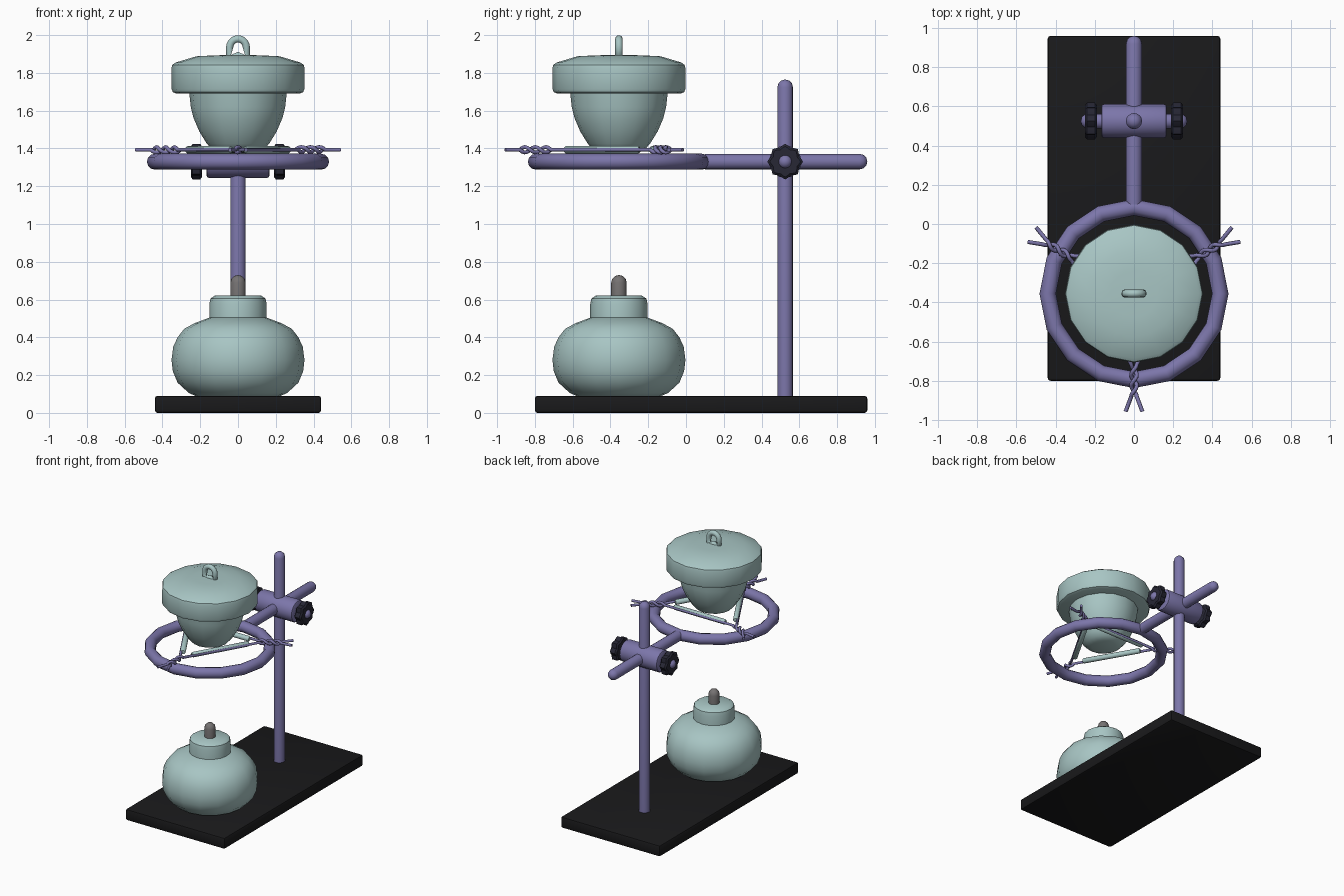
import bpy, bmesh, math
from mathutils import Matrix, Vector

if "Cube" in bpy.data.objects:
    bpy.data.objects.remove(bpy.data.objects["Cube"])

def material(name, rgb):
    m = bpy.data.materials.new(name)
    m.diffuse_color = (*rgb, 1)
    m.use_nodes = True
    m.node_tree.nodes["Principled BSDF"].inputs["Base Color"].default_value = m.diffuse_color
    return m

METAL = material("purple_metal", (0.20, 0.18, 0.40))
GLASS = material("pale_teal", (0.39, 0.56, 0.55))
BLACK = material("black", (0.01, 0.01, 0.011))
DARK = material("dark_knob", (0.02, 0.02, 0.035))
WICK = material("wick_grey", (0.18, 0.17, 0.17))

CY = -0.355      # centre of burner, ring and crucible
PY = 0.525       # post position
RZ = 1.33        # height of ring and arm

def finish(name, bm, mat, angle=40):
    bmesh.ops.recalc_face_normals(bm, faces=bm.faces[:])
    me = bpy.data.meshes.new(name)
    bm.to_mesh(me)
    bm.free()
    ob = bpy.data.objects.new(name, me)
    bpy.context.collection.objects.link(ob)
    me.materials.append(mat)
    bpy.ops.object.select_all(action='DESELECT')
    ob.select_set(True)
    bpy.context.view_layer.objects.active = ob
    bpy.ops.object.shade_smooth_by_angle(angle=math.radians(angle))
    return ob

def lathe(name, profile, mat, matrix=Matrix(), seg=16):
    bm = bmesh.new()
    vs = [bm.verts.new((r, 0, z)) for r, z in profile]
    es = [bm.edges.new(p) for p in zip(vs, vs[1:])]
    bmesh.ops.spin(bm, geom=vs + es, axis=(0, 0, 1), cent=(0, 0, 0),
                   angle=2 * math.pi, steps=seg, use_duplicate=False)
    bmesh.ops.remove_doubles(bm, verts=bm.verts[:], dist=1e-4)
    bm.transform(matrix)
    return finish(name, bm, mat)

def rod(r, a, b, round_a, round_b):
    """Profile of a rod from a to b, each end flat or domed."""
    dome = [(r, r), (r * .87, r * .5), (r * .5, r * .13), (0, 0)]
    flat = [(r, 0), (0, 0)]
    start = [(x, a + d) for x, d in reversed(dome if round_a else flat)]
    return start + [(x, b - d) for x, d in (dome if round_b else flat)]

def wire(name, pts, r, mat, res=3, cyclic=False):
    cu = bpy.data.curves.new(name, 'CURVE')
    cu.dimensions = '3D'
    cu.bevel_depth, cu.bevel_resolution, cu.use_fill_caps = r, res, True
    sp = cu.splines.new('POLY')
    sp.points.add(len(pts) - 1)
    for p, co in zip(sp.points, pts):
        p.co = (*co, 1)
    sp.use_cyclic_u = cyclic
    sp.use_smooth = True
    ob = bpy.data.objects.new(name, cu)
    bpy.context.collection.objects.link(ob)
    cu.materials.append(mat)
    return ob

T = Matrix.Translation
ALONG_X = Matrix.Rotation(math.pi / 2, 4, 'Y')
ALONG_Y = Matrix.Rotation(-math.pi / 2, 4, 'X')

# base plate
bm = bmesh.new()
bmesh.ops.create_cube(bm, size=1, matrix=T((0, 0.08, 0.045)) @ Matrix.Diagonal((0.88, 1.76, 0.09, 1)))
bmesh.ops.bevel(bm, geom=bm.edges[:], offset=0.014, segments=2, affect='EDGES', profile=0.5)
finish("base_plate", bm, BLACK, 30)

# post and ring arm
lathe("post", rod(0.041, 0.08, 1.765, False, True), METAL, T((0, PY, 0)))
lathe("ring_arm", rod(0.041, 0.10, 0.96, False, True), METAL, T((0, 0, RZ)) @ ALONG_Y)

# support ring
bm = bmesh.new()
n, k = 16, 12
rows = [[bm.verts.new(((0.44 + 0.042 * math.cos(v)) * math.cos(u),
                       CY + (0.44 + 0.042 * math.cos(v)) * math.sin(u),
                       RZ + 0.042 * math.sin(v)))
         for v in (2 * math.pi * j / k for j in range(k))]
        for u in (2 * math.pi * i / n for i in range(n))]
for i in range(n):
    for j in range(k):
        a, b = rows[i], rows[(i + 1) % n]
        bm.faces.new((a[j], b[j], b[(j + 1) % k], a[(j + 1) % k]))
finish("support_ring", bm, METAL, 50)

# clamp block with its screw
AT_CLAMP = T((0, PY, RZ))
lathe("clamp", [(0, -.167), (.073, -.167), (.082, -.163), (.086, -.153),
                (.086, .153), (.082, .163), (.073, .167), (0, .167)], METAL, AT_CLAMP @ ALONG_X)
lathe("clamp_screw", rod(0.038, -0.272, 0.272, True, True), METAL, AT_CLAMP @ ALONG_X)

# scalloped knobs on both sides
for side, label in ((1, "right"), (-1, "left")):
    bm = bmesh.new()
    loops = []
    for x, s in ((.19, .86), (.2, 1), (.24, 1), (.25, .86)):
        loops.append([bm.verts.new((side * x, s * r * math.cos(t), s * r * math.sin(t)))
                      for t, r in ((2 * math.pi * i / 32, 0.086 + 0.008 * math.cos(2 * math.pi * i / 4))
                                   for i in range(32))])
    for a, b in zip(loops, loops[1:]):
        for i in range(32):
            bm.faces.new((a[i], b[i], b[(i + 1) % 32], a[(i + 1) % 32]))
    bm.faces.new(loops[0])
    bm.faces.new(loops[-1])
    bm.transform(AT_CLAMP)
    finish("knob_" + label, bm, DARK)

# spirit burner
AXIS = T((0, CY, 0))
lathe("burner_body", [(0, .088), (.22, .088), (.26, .105), (.32, .16), (.345, .22), (.352, .28),
                      (.343, .35), (.32, .40), (.285, .445), (.23, .475), (.15, .505), (0, .505)], GLASS, AXIS)
lathe("burner_collar", [(0, .49), (.152, .49), (.152, .575), (.146, .605), (.122, .621), (0, .621)], GLASS, AXIS)
lathe("wick", rod(0.041, 0.6, 0.73, False, True), WICK, AXIS)

# crucible, lid and lid loop
lathe("crucible", [(0, 1.375), (.09, 1.378), (.135, 1.393), (.165, 1.425), (.205, 1.49), (.235, 1.56),
                   (.25, 1.62), (.26, 1.71), (0, 1.71)], GLASS, AXIS)
lathe("lid", [(0, 1.69), (.325, 1.69), (.345, 1.698), (.352, 1.715), (.352, 1.825), (.348, 1.842),
              (.33, 1.855), (.22, 1.888), (.12, 1.893), (0, 1.895)], GLASS, AXIS)
arc = [math.pi * i / 10 for i in range(11)]
loop = [(0.05, CY, 1.88)] + [(0.044 * math.cos(t), CY, 1.936 + 0.044 * math.sin(t)) for t in arc]
loop += [(-0.05, CY, 1.88), (0, CY, 1.893)]
wire("lid_loop", loop, 0.02, GLASS, cyclic=True)

# triangle: three clay sleeves on wires twisted together at the corners
WZ = 1.393
centre = Vector((0, CY, WZ))
angles = [math.radians(a) for a in (-90, 30, 150)]
out = [Vector((math.cos(a), math.sin(a), 0)) for a in angles]
corner = [centre + 0.355 * d for d in out]

def strand(i, s):
    """Points from the sleeve side of corner i out to the fork tip."""
    d, up = out[i], Vector((0, 0, 1))
    side = up.cross(d) * s
    pts = []
    for j in range(25):
        f, ph = j / 24, 3 * math.pi * j / 24
        pts.append(centre + d * (0.36 + 0.165 * f)
                   + 0.014 * (side * math.cos(ph) + up * s * math.sin(ph)))
    return pts + [centre + d * 0.602 - side * 0.043]

for i in range(3):
    j = (i + 1) % 3
    a, b = corner[i], corner[j]
    axis = (b - a).normalized()
    rot = axis.to_track_quat('Z', 'Y').to_matrix().to_4x4()
    lathe(f"clay_sleeve_{i + 1}", [(0, -.227), (.015, -.227), (.02, -.22), (.02, .22), (.015, .227), (0, .227)],
          GLASS, T((a + b) / 2) @ rot, 12)
    wire(f"twisted_wire_{i + 1}", strand(i, 1)[::-1] + strand(j, -1), 0.0105, METAL, 2)
